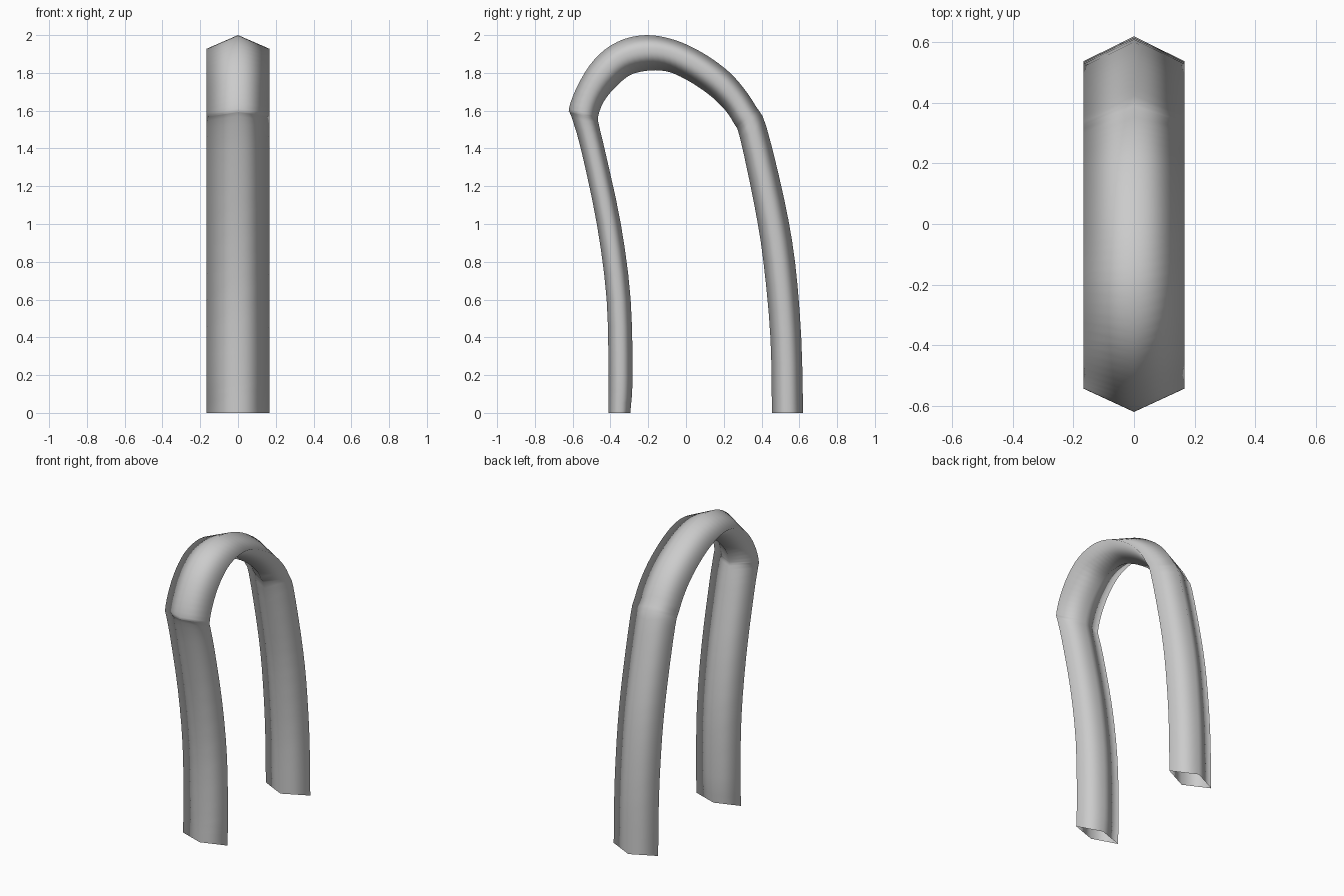
import bpy
from mathutils import Vector

cube = bpy.data.objects.get("Cube")
if cube:
    bpy.data.objects.remove(cube, do_unlink=True)

HALF_WIDTH = 0.167
STEPS = 3

# Side profile of the arch: outer ridge (y, z), inner ridge (y, z),
# running from the front foot over the top to the back foot
STATIONS = [
    (-.41, 0, -.295, 0), (-.41, .2, -.283, .18), (-.42, .6, -.293, .6),
    (-.472, 1, -.345, 1), (-.557, 1.4, -.427, 1.38), (-.607, 1.57, -.46, 1.52),
    (-.62, 1.61, -.465, 1.57), (-.58, 1.72, -.437, 1.645),
    (-.51, 1.84, -.384, 1.714), (-.426, 1.926, -.31, 1.78),
    (-.325, 1.98, -.246, 1.805), (-.21, 2, -.16, 1.814),
    (-.098, 1.985, -.08, 1.802), (.01, 1.947, .0, 1.765),
    (.125, 1.883, .07, 1.722), (.23, 1.803, .14, 1.67),
    (.31, 1.713, .21, 1.6), (.373, 1.618, .255, 1.53),
    (.425, 1.517, .285, 1.46), (.52, 1.13, .362, 1.1),
    (.577, .8, .41, .8), (.61, .4, .447, .4), (.62, 0, .455, 0),
]


def spline(a, b, c, d, t):
    """Smooth blend from b to c."""
    return (b * 2 + (c - a) * t + (a * 2 - b * 5 + c * 4 - d) * t * t
            + (b * 3 - a - c * 3 + d) * t ** 3) / 2


def refine(rows):
    rows = [Vector(r) for r in rows]
    ends = [rows[0] * 2 - rows[1]] + rows + [rows[-1] * 2 - rows[-2]]
    out = [spline(*ends[i:i + 4], s / STEPS)
           for i in range(len(rows) - 1) for s in range(STEPS)]
    return out + [rows[-1]]


# Four-cornered open tube: outer ridge, left edge, inner ridge, right edge
verts, faces = [], []
for oy, oz, iy, iz in refine(STATIONS):
    outer, inner = Vector((0, oy, oz)), Vector((0, iy, iz))
    # the side edges ride slightly nearer the outer ridge at the crown
    crown = max(0, oz - 1.6) / 0.4
    middle = outer.lerp(inner, 0.5 - 0.11 * crown)
    side = Vector((HALF_WIDTH, 0, 0))
    verts += [outer, middle + side, inner, middle - side]

for ring in range(len(verts) // 4 - 1):
    a = ring * 4
    for k in range(4):
        n = (k + 1) % 4
        faces.append((a + k, a + n, a + n + 4, a + k + 4))

mesh = bpy.data.meshes.new("arched_tube")
mesh.from_pydata(verts, [], faces)
mesh.flip_normals()
mesh.shade_smooth()
mesh.update()
tube = bpy.data.objects.new("arched_tube", mesh)
bpy.context.collection.objects.link(tube)

# Plain grey finish
grey = bpy.data.materials.new("plain_grey")
grey.use_nodes = True
colour = (0.6, 0.6, 0.6, 1)
grey.diffuse_color = colour
grey.node_tree.nodes["Principled BSDF"].inputs["Base Color"].default_value = colour
mesh.materials.append(grey)
